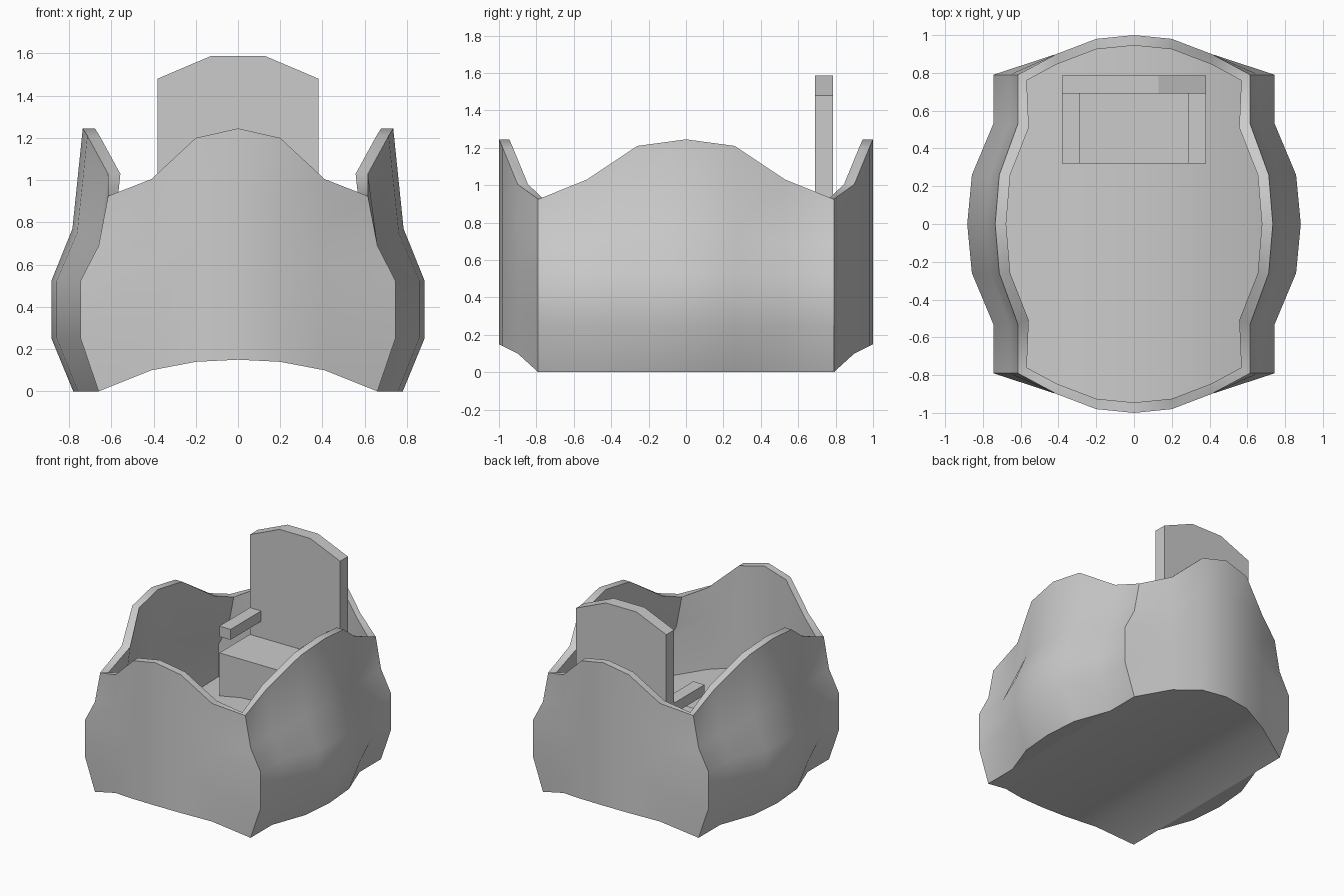
import bpy, bmesh

if "Cube" in bpy.data.objects:
    bpy.data.objects.remove(bpy.data.objects["Cube"])

FLOOR = 0.28        # floor height above the arched underside
SEAT_BASE = 0.37


def make_object(name, bm, smooth=None):
    bmesh.ops.recalc_face_normals(bm, faces=bm.faces)
    mesh = bpy.data.meshes.new(name)
    bm.to_mesh(mesh)
    bm.free()
    ob = bpy.data.objects.new(name, mesh)
    bpy.context.collection.objects.link(ob)
    if smooth:
        bpy.ops.object.select_all(action='DESELECT')
        ob.select_set(True)
        bpy.context.view_layer.objects.active = ob
        bpy.ops.object.shade_smooth_by_angle(angle=smooth)
    return ob


def prism(name, outline, y0, y1):
    """Closed x-z outline extruded from y0 to y1."""
    bm = bmesh.new()
    front, back = ([bm.verts.new((x, y, z)) for x, z in outline] for y in (y0, y1))
    bm.faces.new(front)
    bm.faces.new(back)
    for i in range(len(outline)):
        j = (i + 1) % len(outline)
        bm.faces.new((front[i], front[j], back[j], back[i]))
    return make_object(name, bm)


def box(name, x0, x1, y0, y1, z0, z1):
    return prism(name, [(x0, z0), (x1, z0), (x1, z1), (x0, z1)], y0, y1)


# One quarter of the shell: (column of outer points, inward offset)
quarter = []
profile_x = [0.66, 0.745, 0.745, 0.66, 0.615]
swell = [0.12, 0.138, 0.138, 0.124, 0.12]
for y, bulge, shoulder, top in [(0, 1, 0.77, 1.245), (0.26, 0.82, 0.75, 1.21),
                                (0.53, 0, 0.69, 1.03), (0.79, 0, 0.69, 0.925)]:
    heights = [0, 0.25, 0.525, shoulder, top]
    inset = (0.047, 0.03) if y == 0.79 else (0.058, 0.02 if y == 0.53 else 0)
    quarter.append(([(x + bulge * s, y, z)
                     for x, s, z in zip(profile_x, swell, heights)], inset))
for x, y, low, top in [(0.41, 0.90, 0.10, 1.005), (0.20, 0.98, 0.14, 1.20),
                       (0, 1.0, 0.15, 1.245)]:
    heights = [low + f * (top - low) for f in (0, 0.27, 0.55, 0.75, 1)]
    quarter.append(([(x, y, z) for z in heights], (0, 0.055)))

# Mirror the quarter into a closed loop of 24 columns
loop = ([(q, 1, 1) for q in quarter[:6]] + [(q, -1, 1) for q in quarter[:0:-1]] +
        [(q, -1, -1) for q in quarter[:6]] + [(q, 1, -1) for q in quarter[:0:-1]])

# Shell: outer wall, rim, inner wall, then arched underside and floor
bm = bmesh.new()
columns = []
for (pts, (dx, dy)), sx, sy in loop:
    inner = [(x - dx, y - dy, z) for x, y, z in reversed(pts[2:])]
    x, y, _ = inner[-1]
    path = pts + inner + [(x, y, pts[0][2] + FLOOR)]
    columns.append([bm.verts.new((x * sx, y * sy, z)) for x, y, z in path])
n = len(columns)
for i in range(n):
    a, b = columns[i], columns[(i + 1) % n]
    for j in range(len(a) - 1):
        bm.faces.new((a[j], b[j], b[j + 1], a[j + 1]))
for level in (0, -1):
    for k in range(12):
        ids = [k, k + 1, (-k - 1) % n, -k % n]
        bm.faces.new([columns[i][level] for i in dict.fromkeys(ids)])
make_object("tub_shell", bm, smooth=0.78)

# Seat block and armrests
box("seat", -0.382, 0.382, 0.32, 0.69, SEAT_BASE, 0.715)
for side, name in ((-1, "left_armrest"), (1, "right_armrest")):
    lo, hi = sorted((side * 0.287, side * 0.382))
    box(name, lo, hi, 0.32, 0.69, 0.84, 0.92)

# Seat back with a chamfered top
prism("seat_back", [(-0.382, SEAT_BASE), (0.382, SEAT_BASE), (0.382, 1.48),
                    (0.13, 1.587), (-0.13, 1.587), (-0.382, 1.48)], 0.69, 0.785)
